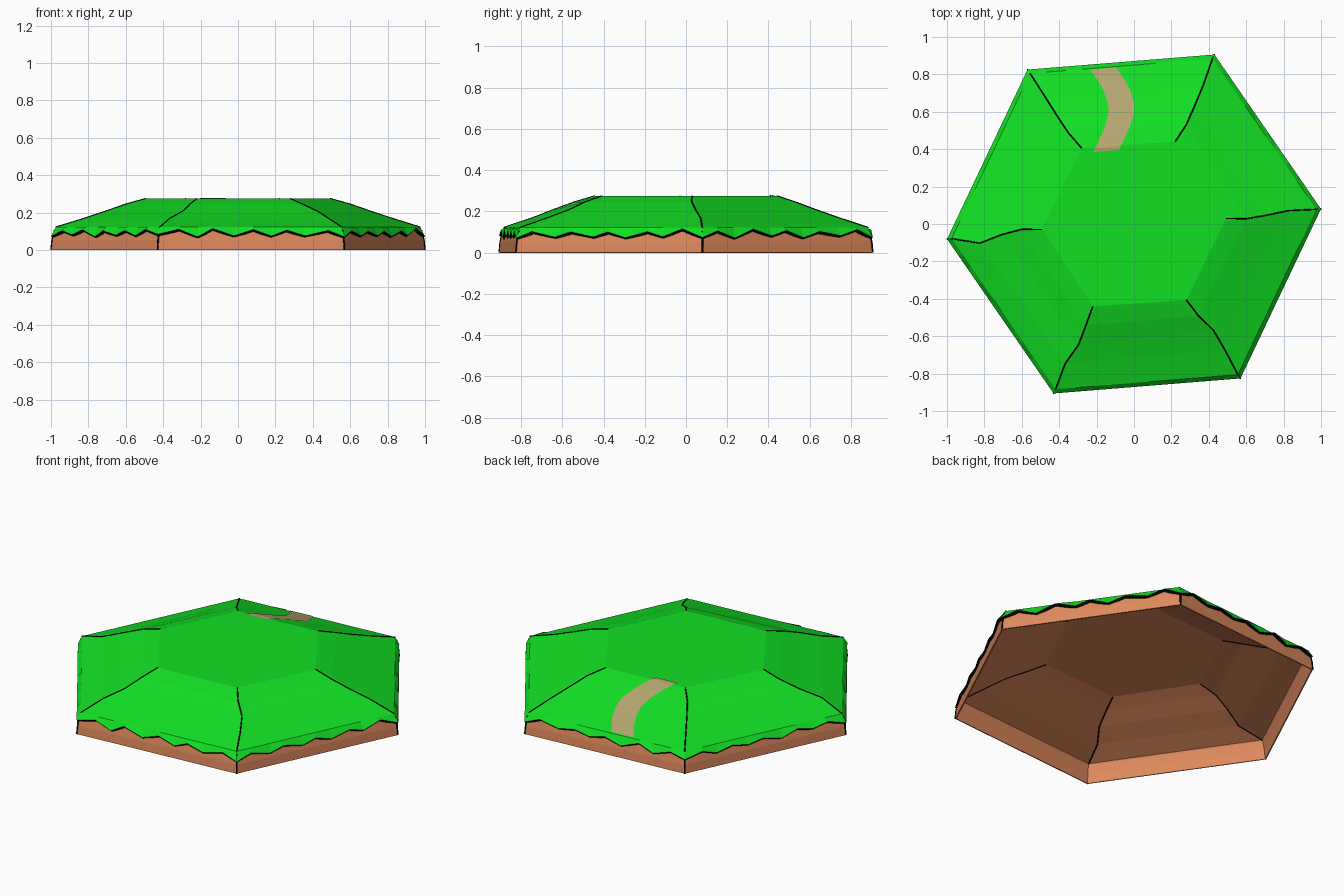
import bpy, math, random
from mathutils import Vector
from mathutils.bvhtree import BVHTree

random.seed(4)
cube = bpy.data.objects.get("Cube")
if cube:
    bpy.data.objects.remove(cube, do_unlink=True)


def material(name, rgb):
    m = bpy.data.materials.new(name)
    m.use_nodes = True
    m.diffuse_color = (*rgb, 1)
    m.node_tree.nodes["Principled BSDF"].inputs["Base Color"].default_value = (*rgb, 1)
    return m


GRASS = material("grass green", (0.006, 0.74, 0.017))
DIRT = material("dirt orange", (0.73, 0.25, 0.107))
SAND = material("path tan", (0.46, 0.38, 0.16))
BLACK = material("seam black", (0.0, 0.0, 0.0))

ROT = math.radians(4.6)
RADIUS = 1.003


def at(corner, r, z, side=0.0):
    """Point on a corner ray, moved sideways by side."""
    a = ROT + corner * math.pi / 3
    return Vector((r * math.cos(a) - side * math.sin(a),
                   r * math.sin(a) + side * math.cos(a), z))


def add_mesh(name, verts, faces, mat):
    me = bpy.data.meshes.new(name)
    me.from_pydata(verts, [], faces)
    me.materials.append(mat)
    ob = bpy.data.objects.new(name, me)
    bpy.context.collection.objects.link(ob)
    return ob


def loft(name, rings, mat, cap=False, closed=True):
    """Skin equal rings, bottom to top."""
    n = len(rings[0])
    verts = [v for ring in rings for v in ring]
    faces = [(k * n + i, k * n + (i + 1) % n, (k + 1) * n + (i + 1) % n, (k + 1) * n + i)
             for k in range(len(rings) - 1) for i in range(n if closed else n - 1)]
    if cap:
        faces.append(tuple(range((len(rings) - 1) * n, len(rings) * n)))
    return add_mesh(name, verts, faces, mat)


def seam(name, points, radius):
    cu = bpy.data.curves.new(name, "CURVE")
    cu.dimensions = "3D"
    cu.bevel_depth = radius
    cu.bevel_resolution = 0
    cu.use_fill_caps = True
    sp = cu.splines.new("POLY")
    sp.points.add(len(points) - 1)
    for p, co in zip(sp.points, points):
        p.co = (*co, 1)
    cu.materials.append(BLACK)
    ob = bpy.data.objects.new(name, cu)
    bpy.context.collection.objects.link(ob)


# Slope profile (radius, height), outside to inside, and sideways wander of each ridge
LEVELS = [(0.978, 0.122), (0.83, 0.168), (0.71, 0.207), (0.6, 0.245), (0.493, 0.275)]
WANDER = [(0, 0.005, -0.01, -0.02, -0.01),
          (0, -0.016, -0.022, -0.025, -0.01),
          (0, 0.005, 0.01, 0.012, 0),
          (0, 0.036, 0, -0.02, -0.01),
          (0, -0.012, 0.009, 0, -0.01),
          (0, 0.018, 0.027, 0.005, 0)]


def slope_rings(drop):
    return [[at(c, r, z - drop, WANDER[c][k]) for c in range(6)]
            for k, (r, z) in enumerate(LEVELS)]


# Grass top
grass_rings = slope_rings(0)
grass = loft("grass_top", grass_rings, GRASS, cap=True)

# Hollow dirt shell below the grass
wall = [[at(c, r, z) for c in range(6)] for r, z in ((RADIUS, 0), (0.998, 0.05), (0.985, 0.105))]
dirt_rings = slope_rings(0.006)
dirt = loft("dirt_shell", wall + dirt_rings, DIRT, cap=True)
thick = dirt.modifiers.new("thickness", "SOLIDIFY")
thick.thickness = 0.008
thick.offset = -1

# Zigzag grass fringe with a black underside
TEETH = 5
top, low, under = [], [], []
for c in range(6):
    for j in range(TEETH * 2):
        t = j / (TEETH * 2)
        if j:
            t += random.uniform(-0.015, 0.015)
        z = (0.108 if j % 2 else 0.078) + random.uniform(-0.008, 0.008)
        top.append(at(c, LEVELS[0][0], LEVELS[0][1]).lerp(at(c + 1, *LEVELS[0]), t))
        low.append(at(c, RADIUS, z).lerp(at(c + 1, RADIUS, z), t))
        under.append(at(c, 0.99, z - 0.012).lerp(at(c + 1, 0.99, z - 0.012), t))
loft("grass_fringe", [low, top], GRASS)
loft("fringe_shadow_edge", [under, low], BLACK)

# Black seams along ridges, above and below, and down the wall corners
for c in range(6):
    seam("ridge_seam", [ring[c] for ring in grass_rings], 0.0035)
    seam("underside_seam", [ring[c] - Vector((0, 0, 0.009)) for ring in dirt_rings], 0.0035)
    seam("wall_seam", [ring[c] * 0.999 for ring in wall], 0.005)

# Winding path laid over the back slope
tree = BVHTree.FromPolygons([v.co for v in grass.data.vertices],
                            [tuple(p.vertices) for p in grass.data.polygons])
CENTRE = [Vector(p) for p in ((-0.165, 0.832), (-0.1, 0.73), (-0.068, 0.62),
                              (-0.09, 0.52), (-0.15, 0.39))]


def spline(t):
    """Smooth interpolation through the path centre points."""
    i = min(int(t), len(CENTRE) - 2)
    u = t - i
    p1, p2 = CENTRE[i], CENTRE[i + 1]
    p0 = CENTRE[i - 1] if i else p1 * 2 - p2
    p3 = CENTRE[i + 2] if i + 2 < len(CENTRE) else p2 * 2 - p1
    return 0.5 * (2 * p1 + (p2 - p0) * u + (2 * p0 - 5 * p1 + 4 * p2 - p3) * u * u
                  + (3 * p1 - p0 - 3 * p2 + p3) * u ** 3)


path_rows = []
for s in range(25):
    mid = spline(s / 6)
    row = []
    for w in (-1, 0, 1):
        x, y = mid.x + w * 0.069, mid.y + w * 0.006
        hit = tree.ray_cast(Vector((x, y, 1)), Vector((0, 0, -1)))[0]
        row.append(Vector((x, y, (hit.z if hit else LEVELS[0][1]) + 0.004)))
    path_rows.append(row)
loft("winding_path", path_rows[::-1], SAND, closed=False)
